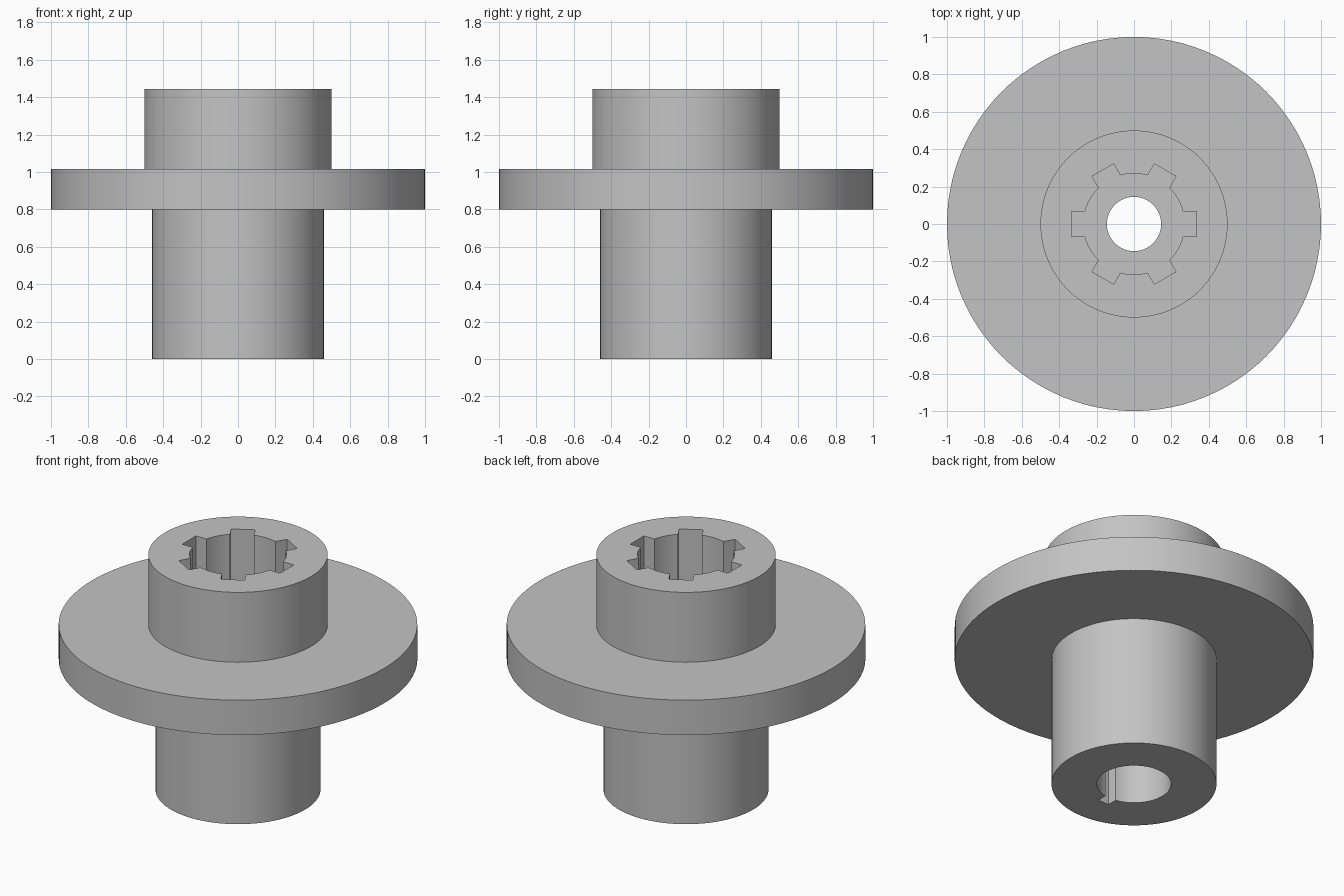
import bpy
import bmesh
from math import sin, cos, asin, pi, radians, ceil

if "Cube" in bpy.data.objects:
    bpy.data.objects.remove(bpy.data.objects["Cube"])

SEGMENTS = 96

# Single grey material
steel = bpy.data.materials.new("grey_steel")
steel.use_nodes = True
GREY = (0.55, 0.55, 0.55, 1.0)
steel.diffuse_color = GREY
steel.node_tree.nodes["Principled BSDF"].inputs["Base Color"].default_value = GREY


def circle(radius):
    steps = [2 * pi * i / SEGMENTS for i in range(SEGMENTS)]
    return [(radius * cos(a), radius * sin(a)) for a in steps]


def slotted_circle(radius, reach, half_width, angles):
    """Circle outline with straight-sided slots cut outward at the given angles."""
    points = []
    da = asin(half_width / radius)
    for i, a in enumerate(angles):
        following = angles[i + 1] if i + 1 < len(angles) else angles[0] + 2 * pi
        for side in (-half_width, half_width):
            points.append((reach * cos(a) - side * sin(a),
                           reach * sin(a) + side * cos(a)))
        start, end = a + da, following - da
        count = ceil((end - start) / radians(4))
        for k in range(count + 1):
            t = start + (end - start) * k / count
            points.append((radius * cos(t), radius * sin(t)))
    return points


def loft(name, sections):
    """Closed solid through a stack of (outline, height) sections."""
    bm = bmesh.new()
    rings = [[bm.verts.new((x, y, z)) for x, y in outline] for outline, z in sections]
    for low, high in zip(rings, rings[1:]):
        n = len(low)
        for i in range(n):
            j = (i + 1) % n
            bm.faces.new((low[i], low[j], high[j], high[i]))
    bm.faces.new(rings[0][::-1])
    bm.faces.new(rings[-1])
    bmesh.ops.recalc_face_normals(bm, faces=bm.faces[:])
    mesh = bpy.data.meshes.new(name)
    bm.to_mesh(mesh)
    bm.free()
    mesh.materials.append(steel)
    obj = bpy.data.objects.new(name, mesh)
    bpy.context.collection.objects.link(obj)
    return obj


# Turned body: lower shank, wide flange, upper boss
shank, flange, boss = circle(0.46), circle(1.0), circle(0.5)
body = loft("flanged_hub", [(shank, 0), (shank, 0.8), (flange, 0.8),
                            (flange, 1.015), (boss, 1.015), (boss, 1.445)])

# Bores: six-slot socket above, keyed bore below, narrow hole between
socket = slotted_circle(0.27, 0.333, 0.067, [i * pi / 3 for i in range(6)])
keyed = slotted_circle(0.207, 0.265, 0.037, [-pi / 2])
cutters = [
    loft("socket_cutter", [(socket, 0.8), (socket, 1.6)]),
    loft("keyed_bore_cutter", [(keyed, -0.1), (keyed, 0.6)]),
    loft("centre_hole_cutter", [(circle(0.145), 0.5), (circle(0.145), 0.9)]),
]

bpy.ops.object.select_all(action="DESELECT")
body.select_set(True)
bpy.context.view_layer.objects.active = body
for cutter in cutters:
    cutter.hide_render = True
    cut = body.modifiers.new(cutter.name, "BOOLEAN")
    cut.operation = "DIFFERENCE"
    cut.solver = "EXACT"
    cut.object = cutter
    bpy.ops.object.modifier_apply(modifier=cut.name)
    bpy.data.objects.remove(cutter)

bpy.ops.object.shade_smooth_by_angle(angle=radians(30))
